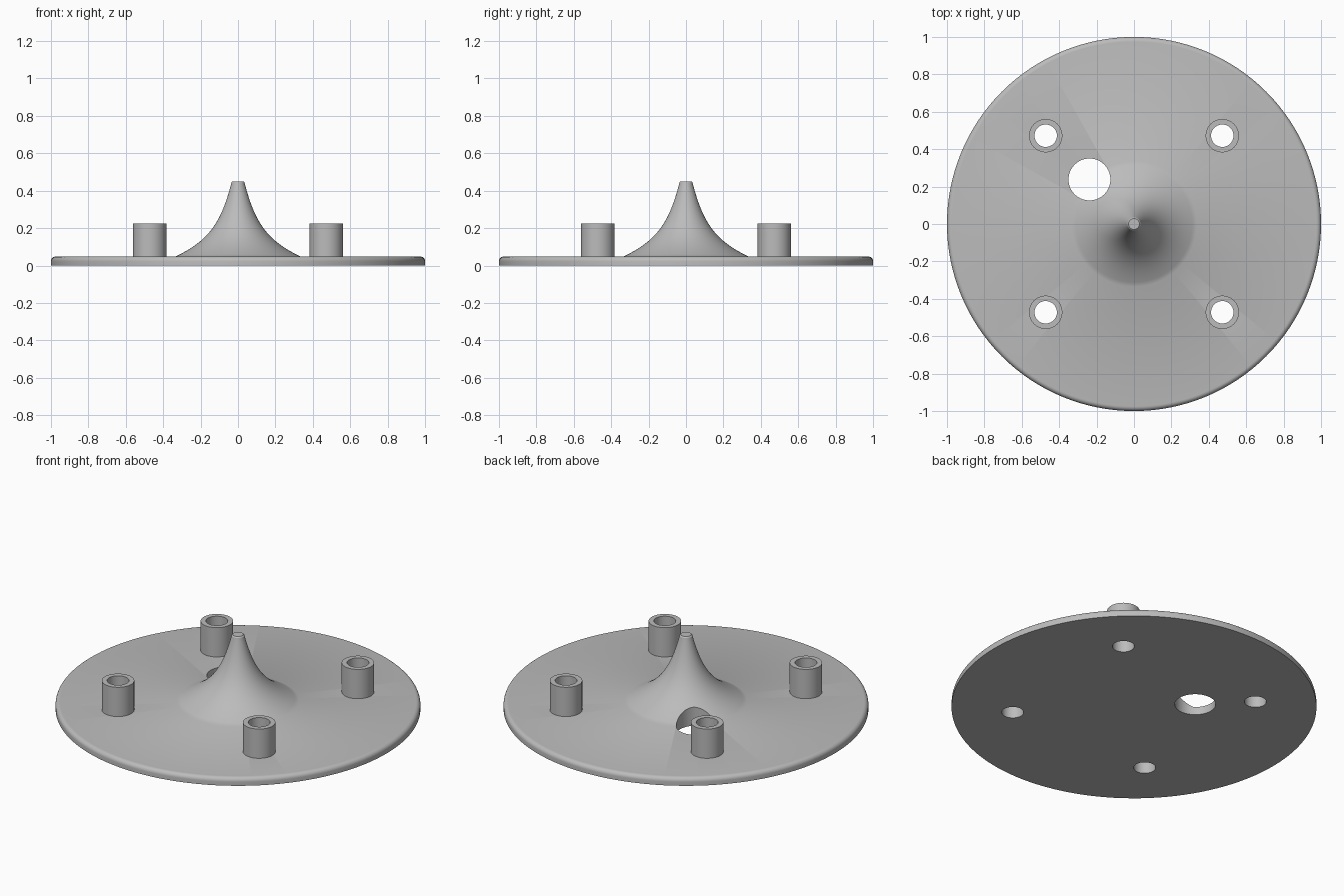
import bpy, bmesh, math
from mathutils import Vector, Matrix, geometry

if "Cube" in bpy.data.objects:
    bpy.data.objects.remove(bpy.data.objects["Cube"], do_unlink=True)

PLATE_TOP, POST_TOP, TIP_TOP = 0.048, 0.225, 0.45
POST_POS, POST_R, BORE_R = 0.472, 0.089, 0.06

grey = bpy.data.materials.new("plain grey")
grey.use_nodes = True
grey.diffuse_color = (0.5, 0.5, 0.5, 1)
grey.node_tree.nodes["Principled BSDF"].inputs["Base Color"].default_value = (0.5, 0.5, 0.5, 1)


def lathe(name, profile, steps, closed=False):
    """Revolve an (r, z) profile around the z axis."""
    bm = bmesh.new()
    verts = [bm.verts.new((r, 0, z)) for r, z in profile]
    edges = [bm.edges.new(pair) for pair in zip(verts, verts[1:])]
    if closed:
        edges.append(bm.edges.new((verts[-1], verts[0])))
    bmesh.ops.spin(bm, geom=verts + edges, axis=(0, 0, 1), cent=(0, 0, 0),
                   angle=math.tau, steps=steps, use_merge=True)
    bmesh.ops.remove_doubles(bm, verts=bm.verts, dist=1e-5)
    bmesh.ops.recalc_face_normals(bm, faces=bm.faces)
    mesh = bpy.data.meshes.new(name)
    bm.to_mesh(mesh)
    bm.free()
    mesh.materials.append(grey)
    obj = bpy.data.objects.new(name, mesh)
    bpy.context.collection.objects.link(obj)
    return obj


def select(obj):
    bpy.ops.object.select_all(action='DESELECT')
    obj.select_set(True)
    bpy.context.view_layer.objects.active = obj


def smooth(obj):
    select(obj)
    bpy.ops.object.shade_smooth_by_angle(angle=math.radians(30))


# Disc with a rounded upper rim, flaring up into the central spire
ROUND = 0.025
rim = [(1 - ROUND + ROUND * math.cos(a), PLATE_TOP - ROUND + ROUND * math.sin(a))
       for a in [math.pi / 2 * i / 6 for i in range(7)]]
flare = [(p.x, p.y) for p in geometry.interpolate_bezier(
    Vector((0.335, PLATE_TOP)), Vector((0.15, 0.135)),
    Vector((0.09, 0.235)), Vector((0.037, 0.435)), 24)]
tip = [(0.035, 0.444), (0.029, TIP_TOP), (0, TIP_TOP)]
base = lathe("base_with_spire", [(0, 0), (1, 0)] + rim + flare + tip, 128)

# Through holes: four bores and one cable opening beside the spire
corners = [(sx * POST_POS, sy * POST_POS) for sx in (-1, 1) for sy in (-1, 1)]
bm = bmesh.new()
for x, y, r in [(x, y, BORE_R) for x, y in corners] + [(-0.238, 0.238, 0.112)]:
    bmesh.ops.create_cone(bm, cap_ends=True, segments=64, radius1=r, radius2=r,
                          depth=2, matrix=Matrix.Translation((x, y, 0)))
mesh = bpy.data.meshes.new("hole_cutter")
bm.to_mesh(mesh)
bm.free()
cutter = bpy.data.objects.new("hole_cutter", mesh)
bpy.context.collection.objects.link(cutter)
cutter.hide_render = True
cut = base.modifiers.new("holes", 'BOOLEAN')
cut.operation, cut.solver, cut.object = 'DIFFERENCE', 'EXACT', cutter
select(base)
bpy.ops.object.modifier_apply(modifier=cut.name)
bpy.data.objects.remove(cutter, do_unlink=True)
smooth(base)

# Hollow standoff posts
for x, y in corners:
    side = ("back" if y > 0 else "front") + ("_left" if x > 0 else "_right")
    post = lathe(side + "_post", [(BORE_R, PLATE_TOP), (POST_R, PLATE_TOP),
                                  (POST_R, POST_TOP), (BORE_R, POST_TOP)], 64, closed=True)
    post.location = (x, y, 0)
    smooth(post)
